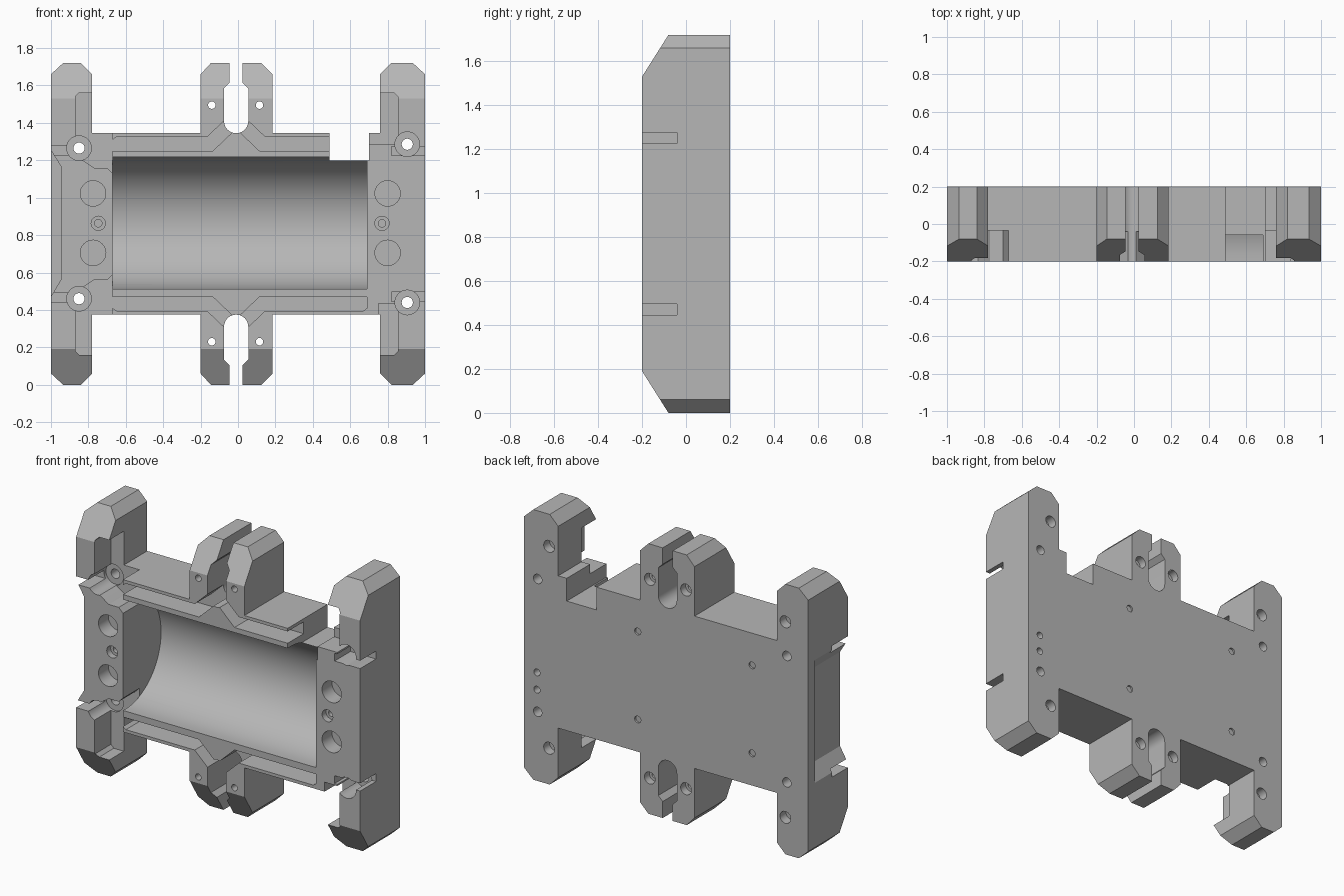
import bpy, bmesh, math
from mathutils import Vector

if "Cube" in bpy.data.objects:
    bpy.data.objects.remove(bpy.data.objects["Cube"])

MID = 0.86  # the plate is nearly mirrored about this height

grey = bpy.data.materials.new("plain_grey")
grey.diffuse_color = (0.47, 0.47, 0.47, 1)
grey.use_nodes = True
grey.node_tree.nodes["Principled BSDF"].inputs["Base Color"].default_value = grey.diffuse_color


def prism(name, pts, a, b, axis="y"):
    """Extrude an (x,z) outline along y, or a (y,z) outline along x."""
    bm = bmesh.new()
    place = (lambda p: (p[0], a, p[1])) if axis == "y" else (lambda p: (a, p[0], p[1]))
    face = bm.faces.new([bm.verts.new(place(p)) for p in pts])
    new = bmesh.ops.extrude_face_region(bm, geom=[face])["geom"]
    step = Vector((0, b - a, 0)) if axis == "y" else Vector((b - a, 0, 0))
    bmesh.ops.translate(bm, verts=[v for v in new if isinstance(v, bmesh.types.BMVert)], vec=step)
    bmesh.ops.recalc_face_normals(bm, faces=bm.faces)
    me = bpy.data.meshes.new(name)
    bm.to_mesh(me)
    bm.free()
    ob = bpy.data.objects.new(name, me)
    bpy.context.collection.objects.link(ob)
    return ob


def arc(cx, cz, r, a0, a1, n):
    return [(cx + r * math.cos(math.radians(a0 + (a1 - a0) * i / n)),
             cz + r * math.sin(math.radians(a0 + (a1 - a0) * i / n))) for i in range(n + 1)]


def rect(x0, x1, z0, z1):
    return [(x0, z0), (x1, z0), (x1, z1), (x0, z1)]


def flip(pts):
    return [(p[0], 2 * MID - p[1]) for p in pts]


def cut(pts, a, b, axis="y"):
    tool = prism("cutter", pts, a, b, axis)
    tool.hide_render = True
    mod = plate.modifiers.new("cut", "BOOLEAN")
    mod.operation, mod.solver, mod.object = "DIFFERENCE", "EXACT", tool
    bpy.context.view_layer.objects.active = plate
    bpy.ops.object.modifier_apply(modifier=mod.name)
    bpy.data.objects.remove(tool)


def cut_both(pts, a, b, axis="y"):
    cut(pts, a, b, axis)
    cut(flip(pts), a, b, axis)


def hole(x, z, r, a, b, n=20):
    cut(arc(x, z, r, 0, 360 - 360 / n, n - 1), a, b)


# Plate with four corner legs and two centre prongs
top = [(-1, 1.66), (-0.935, 1.72), (-0.84, 1.72), (-0.78, 1.66), (-0.78, 1.345),
       (-0.2, 1.345), (-0.2, 1.66), (-0.145, 1.72), (0.125, 1.72), (0.185, 1.66),
       (0.185, 1.345), (0.76, 1.345), (0.76, 1.66), (0.82, 1.72), (0.935, 1.72), (1, 1.66)]
plate = prism("motor_mount_plate", top + flip(top)[::-1], -0.2, 0.2)
plate.data.materials.append(grey)

# Sloped front of the leg and prong tips
cut_both([(-0.2, 1.53), (-0.061, 1.75), (-0.061, 1.9), (-0.4, 1.9), (-0.4, 1.53)], -1.2, 1.2, "x")

# Keyhole slots between the prongs
slot = ([(-0.046, 1.9), (-0.046, 1.615), (-0.075, 1.585)] + arc(-0.01, 1.41, 0.065, 180, 360, 12)
        + [(0.055, 1.585), (0.024, 1.615), (0.024, 1.9)])
cut_both(slot, -0.5, 0.5)

# Rounded main cavity
cavity = [(-0.5, 1.218)] + arc(-0.17, 0.865, 0.353, 90, -90, 40) + [(-0.5, 0.512)]
cut(cavity, -0.67, 0.69, "x")

# Notch through the top edge
cut(rect(0.49, 0.70, 1.2, 1.6), -0.5, 0.5)

# Wire grooves along the rim, turning into the keyholes
for s, end in ((-1, 0.66), (1, 0.70)):
    groove = [(-0.01 + s * x, z) for x, z in
              ((end, 1.25), (0.125, 1.25), (0.02, 1.35), (0.02, 1.43),
               (0.055, 1.42), (0.155, 1.325), (end - 0.02, 1.325), (end, 1.31))]
    cut_both(groove, -0.5, -0.04)

# Left wire recesses inside the legs, joined to side channels and the cavity
left = [(-0.87, 1.54), (-0.85, 1.56), (-0.7, 1.56), (-0.67, 1.4), (-0.67, 1.13), (-0.70, 1.16),
        (-0.77, 1.16), (-0.83, 1.2), (-0.87, 1.22)]
cut_both(left, -0.5, -0.035)
cut_both(rect(-1.1, -0.86, 1.228, 1.278), -0.5, -0.04)

# Right wire recesses
right = [(0.70, 1.285), (0.855, 1.285), (0.855, 1.54), (0.835, 1.56), (0.70, 1.56)]
cut(right, -0.5, -0.035)
cut(flip([(max(x, 0.75), z) for x, z in right]), -0.5, -0.035)
cut_both(rect(0.82, 1.1, 1.225, 1.275), -0.5, -0.04)

# Tapered recess in the left side
cut([(-1.06, 1.35), (-0.945, 1.165), (-0.945, 0.565), (-1.06, 0.37)], -0.5, 0.13)

# Magnet pockets and countersunk screw holes on the front
for x in (-0.775, 0.80):
    for z in (0.705, 1.023):
        hole(x, z, 0.068, -0.5, -0.1, 32)
for x in (-0.747, 0.77):
    hole(x, 0.863, 0.038, -0.5, -0.16)
    hole(x, 0.863, 0.02, -0.5, 0.05)

# Through bolts with counterbores
for x, z in ((-0.85, 1.265), (-0.85, 0.46), (0.905, 1.286), (0.905, 0.44)):
    hole(x, z, 0.066, -0.5, -0.02, 32)
    hole(x, z, 0.03, -0.5, 0.5)

# Prong holes with wide mouths at the back
for x in (-0.14, 0.115):
    for z in (0.23, 1.495):
        hole(x, z, 0.02, -0.5, 0.5)
        hole(x, z, 0.038, 0.15, 0.5)

# Blind screw holes on the back
for x, z, r in ((0.825, 1.515, 0.038), (0.825, 0.23, 0.038), (-0.84, 1.48, 0.038),
                (-0.84, 0.235, 0.038), (0.91, 0.69, 0.022), (0.91, 0.58, 0.022)):
    hole(x, z, r, 0.14, 0.5)
for x in (0.2, -0.605):
    for z in (0.58, 1.14):
        hole(x, z, 0.022, 0.188, 0.5)

# Smooth round walls, keep edges crisp
plate.select_set(True)
bpy.context.view_layer.objects.active = plate
bpy.ops.object.shade_smooth_by_angle(angle=math.radians(25))
